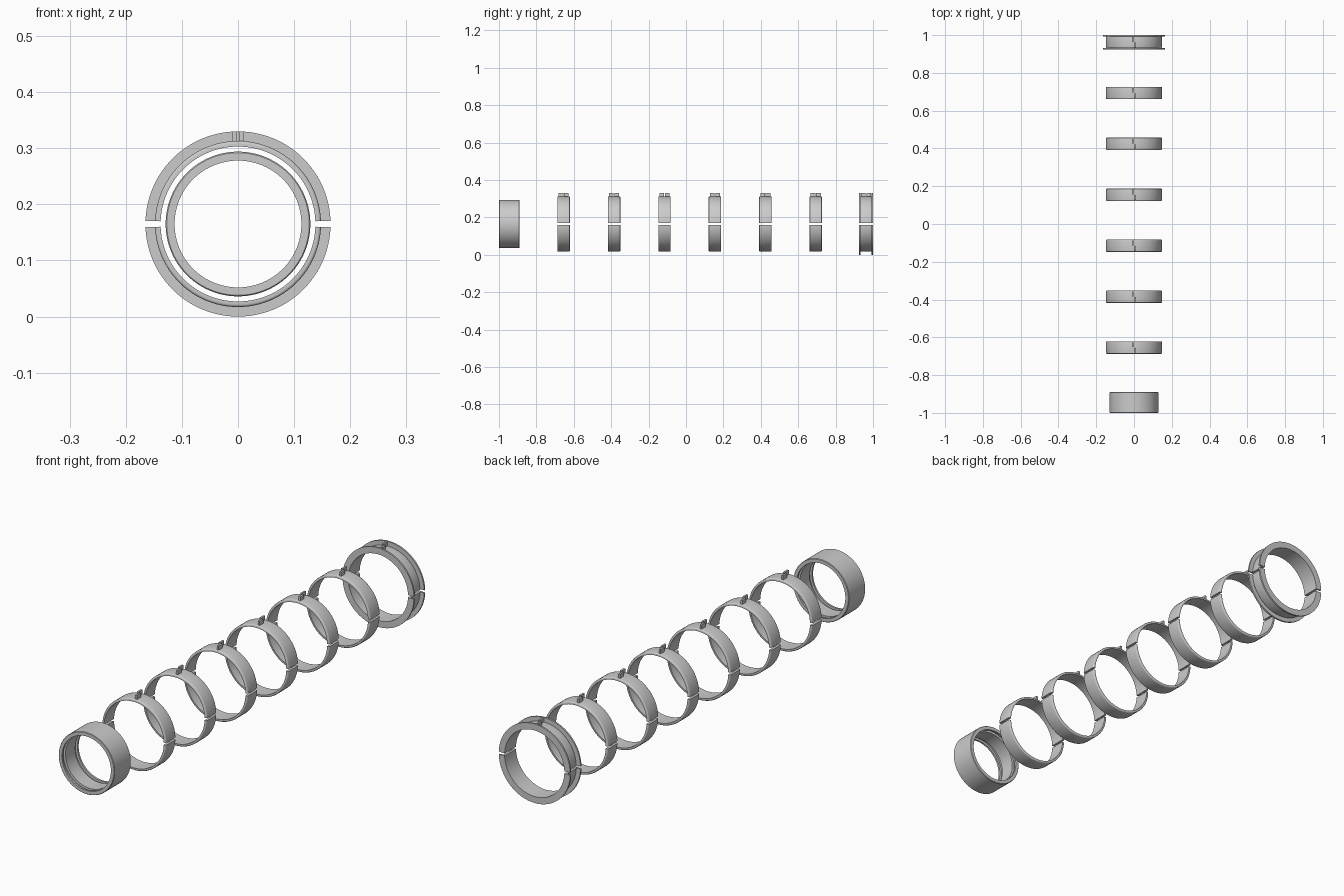
import bpy, bmesh, math

if "Cube" in bpy.data.objects:
    bpy.data.objects.remove(bpy.data.objects["Cube"])

CZ = 0.165            # height of the common axis
GAP = math.radians(2) # half angle of the split between clamp halves


def finish(bm, name):
    bmesh.ops.recalc_face_normals(bm, faces=bm.faces[:])
    mesh = bpy.data.meshes.new(name)
    bm.to_mesh(mesh)
    bm.free()
    ob = bpy.data.objects.new(name, mesh)
    bpy.context.collection.objects.link(ob)
    bpy.ops.object.select_all(action='DESELECT')
    ob.select_set(True)
    bpy.context.view_layer.objects.active = ob
    bpy.ops.object.shade_smooth_by_angle(angle=math.radians(32))
    return ob


def revolve(bm, profile, y0, a0, a1, steps):
    """Sweep a closed (radius, y) profile about the y axis from a0 to a1."""
    full = abs(a1 - a0 - 2 * math.pi) < 1e-6
    rows = []
    for i in range(steps if full else steps + 1):
        a = a0 + (a1 - a0) * i / steps
        rows.append([bm.verts.new((r * math.cos(a), y0 + y, CZ + r * math.sin(a)))
                     for r, y in profile])
    n = len(profile)
    pairs = list(zip(rows, rows[1:])) + ([(rows[-1], rows[0])] if full else [])
    for p, q in pairs:
        for j in range(n):
            k = (j + 1) % n
            bm.faces.new((p[j], p[k], q[k], q[j]))
    if not full:
        bm.faces.new(rows[0])
        bm.faces.new(rows[-1][::-1])


def box(bm, x0, x1, y0, y1, z0, z1):
    vs = bmesh.ops.create_cube(bm, size=1)['verts']
    for v in vs:
        v.co = ((x0 + x1) / 2 + v.co.x * (x1 - x0),
                (y0 + y1) / 2 + v.co.y * (y1 - y0),
                (z0 + z1) / 2 + v.co.z * (z1 - z0))


def band_profile(ri, ro, w, b):
    """Rectangular section with rounded outer corners."""
    h = w / 2
    arc = [(ro - b + b * math.cos(t), h - b + b * math.sin(t))
           for t in (math.pi * i / 8 for i in range(5))]
    return ([(ri, -h)] + [(r, -y) for r, y in reversed(arc)] + arc + [(ri, h)])


def clamp(name, y, width, flanged=False):
    for part, start in (("upper", 0), ("lower", math.pi)):
        bm = bmesh.new()
        a0, a1 = start + GAP, start + math.pi - GAP
        revolve(bm, band_profile(0.138, 0.148, width, 0.005), y, a0, a1, 48)
        if flanged:
            # thin flange discs on both edges
            for s in (-1, 1):
                lo, hi = sorted((s * 0.0305, s * 0.0375))
                revolve(bm, [(0.138, lo), (0.165, lo), (0.165, hi), (0.138, hi)],
                        y, a0, a1, 48)
        if part == "upper":
            # staggered pair of lugs on the crown
            box(bm, -0.010, -0.002, y + 0.002, y + 0.027, CZ + 0.145, 0.33)
            box(bm, 0.002, 0.010, y - 0.027, y - 0.002, CZ + 0.145, 0.33)
        finish(bm, f"{name}_{part}_half")


# Seal sleeve with inner grooves behind both end lips
bm = bmesh.new()
inner = [(0.113, -0.055), (0.113, -0.047), (0.123, -0.047), (0.123, -0.032), (0.113, -0.032)]
inner += [(r, -y) for r, y in reversed(inner)]
revolve(bm, inner + [(0.127, 0.055), (0.129, 0.053), (0.129, -0.053), (0.127, -0.055)],
        -0.945, 0, 2 * math.pi, 96)
finish(bm, "seal_sleeve")

# Row of split clamp rings, then the flanged collar at the back
for i in range(6):
    clamp(f"clamp_ring_{i + 1}", -0.654 + 0.2695 * i, 0.066)
clamp("flanged_collar", 0.9625, 0.062, flanged=True)
